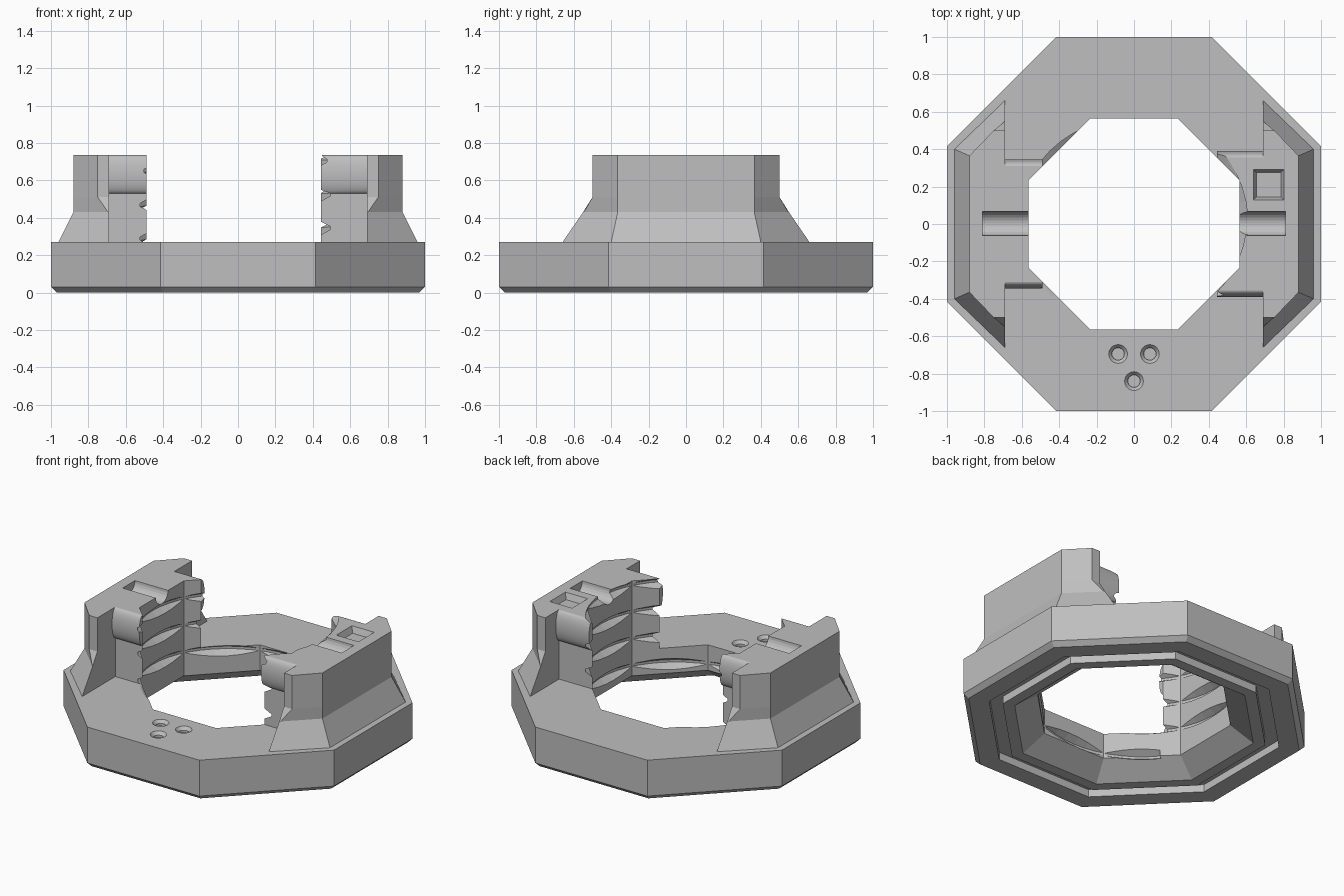
import bpy, bmesh
from math import cos, sin, pi, radians

cube = bpy.data.objects.get("Cube")
if cube:
    bpy.data.objects.remove(cube)

grey = bpy.data.materials.new("plain_grey")
grey.use_nodes = True
grey.diffuse_color = (0.52, 0.52, 0.52, 1)
grey.node_tree.nodes["Principled BSDF"].inputs["Base Color"].default_value = (0.52, 0.52, 0.52, 1)

TOP, DECK, HOLE = 0.735, 0.27, 0.565


def loft(name, rings, closed=False, helper=False):
    """Skin a list of equal point rings; cap both ends unless closed."""
    bm = bmesh.new()
    vs = [[bm.verts.new(p) for p in ring] for ring in rings]
    n = len(vs[0])
    pairs = list(zip(vs, vs[1:])) + ([(vs[-1], vs[0])] if closed else [])
    for a, b in pairs:
        for i in range(n):
            j = (i + 1) % n
            bm.faces.new((a[i], a[j], b[j], b[i]))
    if not closed:
        bm.faces.new(vs[0])
        bm.faces.new(vs[-1])
    bmesh.ops.recalc_face_normals(bm, faces=bm.faces)
    mesh = bpy.data.meshes.new(name)
    bm.to_mesh(mesh)
    bm.free()
    mesh.materials.append(grey)
    ob = bpy.data.objects.new(name, mesh)
    bpy.context.collection.objects.link(ob)
    if helper:
        ob.hide_render = True
        ob.hide_viewport = True
        ob.display_type = 'WIRE'
    return ob


def cut(ob, cutters):
    for c in cutters:
        m = ob.modifiers.new("cut_" + c.name, 'BOOLEAN')
        m.operation = 'DIFFERENCE'
        m.solver = 'EXACT'
        m.object = c


def circle(x, y, r, z, n=24):
    return [(x + r * cos(2 * pi * i / n), y + r * sin(2 * pi * i / n), z) for i in range(n)]


def square(x, y, h, z):
    return [(x + a * h, y + b * h, z) for a, b in ((-1, -1), (1, -1), (1, 1), (-1, 1))]


# Helical thread cutter for the bore
PITCH, STEPS = 0.18, 48
thread_rings = []
for k in range(5 * STEPS):
    a = radians(214) + 2 * pi * k / STEPS
    z = 0.29 - PITCH + PITCH * k / STEPS
    thread_rings.append([(r * cos(a), r * sin(a), z + dz)
                         for r, dz in ((0.53, -0.06), (0.61, -0.008), (0.61, 0.008), (0.53, 0.06))])
thread = loft("thread_cutter", thread_rings, helper=True)

# Octagonal base ring with bottom chamfer, groove and flared bore
section = [(0.97, 0), (1, 0.03), (1, DECK), (HOLE, DECK), (HOLE, 0.10), (0.70, 0),
           (0.77, 0), (0.77, 0.05), (0.85, 0.05), (0.85, 0)]
base_rings = []
for k in range(8):
    a = radians(22.5 + 45 * k)
    s = 1 / cos(pi / 8)
    base_rings.append([(r * s * cos(a), r * s * sin(a), z) for r, z in section])
base = loft("base_ring", base_rings, closed=True)

# Three countersunk marks in the front of the base
marks = [loft("mark_cutter", [circle(x, y, 0.033, DECK - 0.035), circle(x, y, 0.033, DECK - 0.02),
                              circle(x, y, 0.052, DECK + 0.002)], helper=True)
         for x, y in ((-0.085, -0.695), (0.085, -0.695), (0, -0.84))]
cut(base, [thread] + marks)

# Shallow square pocket for the left tower
pocket = loft("pocket_cutter", [square(0.72, 0.21, 0.066, TOP - 0.04),
                                square(0.72, 0.21, 0.083, TOP + 0.002)], helper=True)


def mirrored(half, z, side):
    """Plan outline from its +y half."""
    pts = half + [(x, -y) for x, y in reversed(half)]
    return [(side * x, y, z) for x, y in pts]


def build_tower(label, side, w, extra):
    # Round channel across the top
    ends = [[(side * x, 0.003 + 0.065 * cos(2 * pi * i / 24), TOP + 0.065 * sin(2 * pi * i / 24))
             for i in range(24)] for x in (0.50, 0.81)]
    channel = loft(label + "_channel_cutter", ends, helper=True)

    # Flared outer shell
    upper = [(0.69, 0.50), (0.75, 0.50), (0.88, 0.365)]
    shell = loft(label + "_tower_shell", [
        mirrored([(0.69, 0.66), (0.695, 0.655), (0.96, 0.40)], DECK, side),
        mirrored([(0.69, 0.55), (0.695, 0.546), (0.88, 0.365)], 0.43, side),
        mirrored(upper, 0.51, side),
        mirrored(upper, TOP, side)])
    cut(shell, [channel] + extra)

    # Inner block following the bore
    bore = HOLE * 2 ** 0.5 - w
    plan = [(0.69, w), (bore, w), (HOLE, HOLE * (2 ** 0.5 - 1))]
    block = loft(label + "_tower_block", [mirrored(plan, DECK, side), mirrored(plan, TOP, side)])
    cut(block, [thread, channel] + extra)

    # Rounded bulges on both flanks of the block
    for s, where in ((-1, "front"), (1, "back")):
        half = [(s * (w + 0.035 * sin(pi * i / 16)), 0.632 + 0.103 * cos(pi * i / 16)) for i in range(17)]
        bulge = loft(f"{label}_{where}_bulge", [[(side * x, y, z) for y, z in half] for x in (bore, 0.69)])
        cut(bulge, [thread])
        bulge.data.polygons.foreach_set("use_smooth", [len(p.vertices) == 4 for p in bulge.data.polygons])
        bulge.data.set_sharp_from_angle(angle=radians(35))


build_tower("right", -1, 0.31, [])
build_tower("left", 1, 0.355, [pocket])
